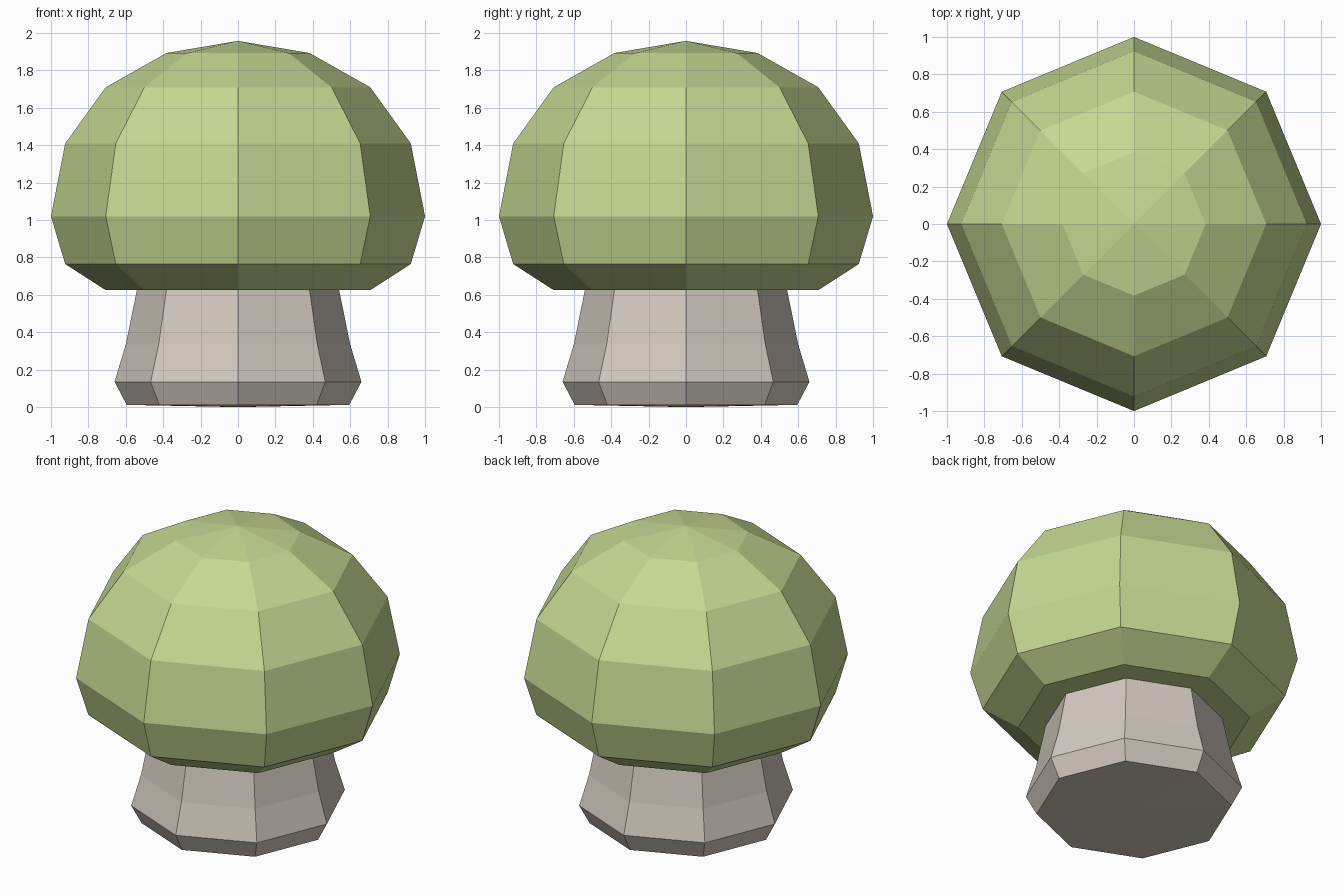
import bpy
import bmesh
from math import cos, sin, pi

if "Cube" in bpy.data.objects:
    bpy.data.objects.remove(bpy.data.objects["Cube"])

SIDES = 8


def material(name, rgb):
    m = bpy.data.materials.new(name)
    m.diffuse_color = (*rgb, 1)
    m.use_nodes = True
    m.node_tree.nodes["Principled BSDF"].inputs["Base Color"].default_value = m.diffuse_color
    return m


def lathe(name, profile, mat):
    """Revolve (radius, z) points, listed bottom to top, in flat facets."""
    bm = bmesh.new()
    rings = []
    for r, z in profile:
        if r == 0:
            rings.append([bm.verts.new((0, 0, z))] * SIDES)
        else:
            rings.append([bm.verts.new((r * cos(2 * pi * i / SIDES),
                                        r * sin(2 * pi * i / SIDES), z))
                          for i in range(SIDES)])
    for low, high in zip(rings, rings[1:]):
        for i in range(SIDES):
            j = (i + 1) % SIDES
            corners = dict.fromkeys((low[i], low[j], high[j], high[i]))
            bm.faces.new(list(corners))
    bmesh.ops.recalc_face_normals(bm, faces=bm.faces)
    mesh = bpy.data.meshes.new(name)
    bm.to_mesh(mesh)
    bm.free()
    mesh.materials.append(mat)
    ob = bpy.data.objects.new(name, mesh)
    bpy.context.collection.objects.link(ob)
    return ob


# Rounded cap with a flat underside
lathe("mushroom_cap",
      [(0, 0.625), (0.707, 0.625), (0.924, 0.765), (1.0, 1.02),
       (0.924, 1.41), (0.707, 1.71), (0.383, 1.893), (0, 1.958)],
      material("moss green", (0.56, 0.69, 0.29)))

# Flared stem with a chamfered foot
lathe("mushroom_stem",
      [(0, 0.0), (0.595, 0.012), (0.66, 0.135), (0.60, 0.335),
       (0.54, 0.63), (0, 0.63)],
      material("warm pale grey", (0.65, 0.59, 0.525)))
